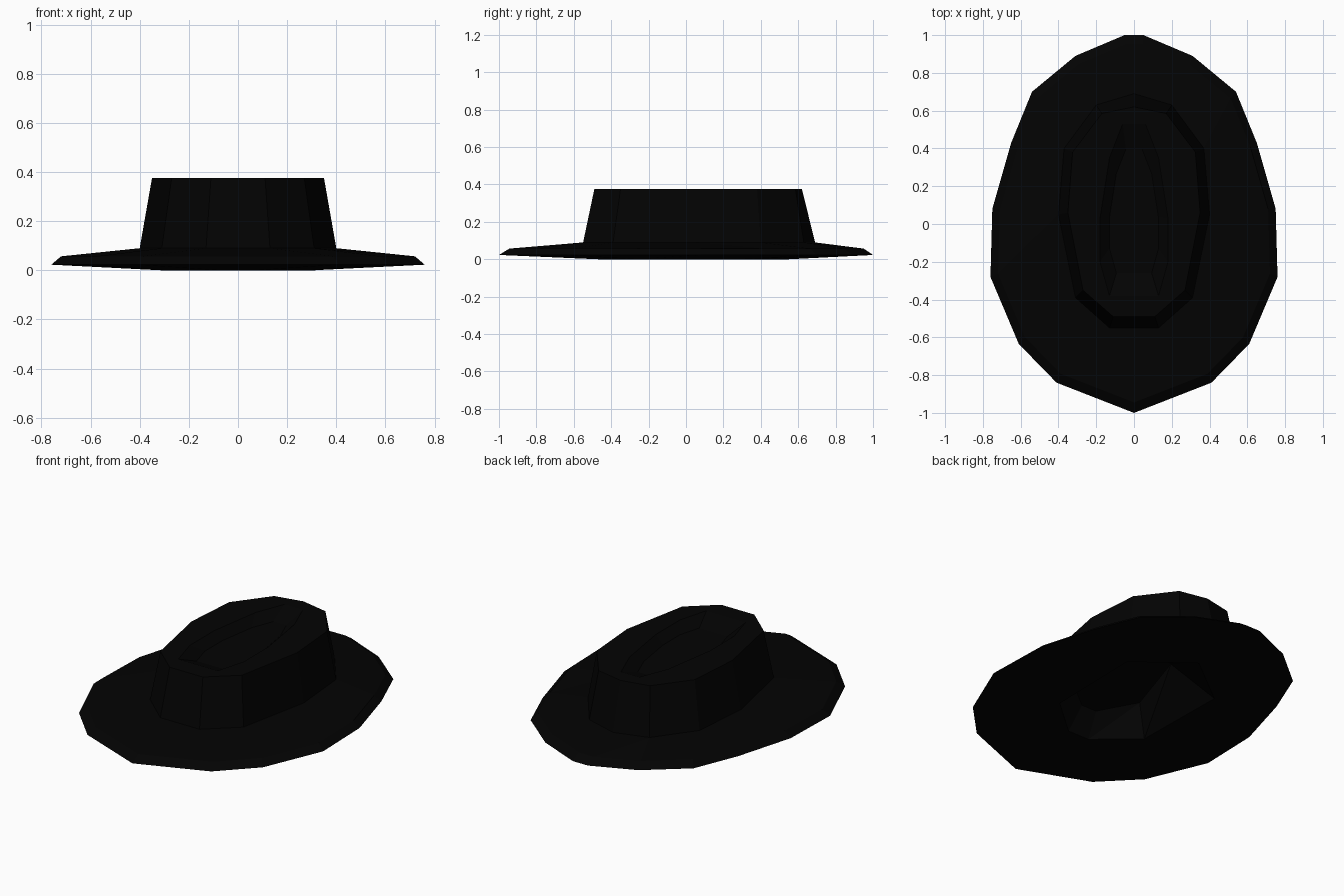
import bpy, bmesh, math

if "Cube" in bpy.data.objects:
    bpy.data.objects.remove(bpy.data.objects["Cube"])

felt = bpy.data.materials.new("black felt")
felt.diffuse_color = (0.0008, 0.0008, 0.0008, 1)
felt.use_nodes = True
felt.node_tree.nodes["Principled BSDF"].inputs["Base Color"].default_value = felt.diffuse_color

CENTRE_Y = 0.05


def loop(half, z, s=1.0, dx=0.0):
    """Mirror a half outline (back to front) into a closed loop, scaled about the crown centre."""
    pts = [(x * s, CENTRE_Y + (y - CENTRE_Y) * s, z) for x, y in half]
    left = [(-x + dx, y, z) for x, y, z in pts]
    right = [(x + dx, y, z) for x, y, z in reversed(pts) if x > 0]
    return left + right


def angle(p):
    return (math.atan2(p[1] - CENTRE_Y, p[0]) - math.pi / 2) % (2 * math.pi)


def stitch(bm, a, b):
    """Join two rings of vertices, which may differ in count."""
    n, m = len(a), len(b)
    if n == m:
        for i in range(n):
            k = (i + 1) % n
            bm.faces.new((a[i], a[k], b[k], b[i]))
        return
    aa = [angle(v.co) for v in a] + [2 * math.pi + angle(a[0].co)]
    bb = [angle(v.co) for v in b] + [2 * math.pi + angle(b[0].co)]
    i = j = 0
    while i < n or j < m:
        if j == m or (i < n and aa[i + 1] < bb[j + 1]):
            bm.faces.new((a[i % n], a[(i + 1) % n], b[j % m]))
            i += 1
        else:
            bm.faces.new((a[i % n], b[(j + 1) % m], b[j % m]))
            j += 1


def part(name, loops, cap_first=False, cap_last=False):
    bm = bmesh.new()
    rings = [[bm.verts.new(p) for p in lp] for lp in loops]
    for a, b in zip(rings, rings[1:]):
        stitch(bm, a, b)
    if cap_first:
        bm.faces.new(list(reversed(rings[0])))
    if cap_last:
        bm.faces.new(rings[-1])
    me = bpy.data.meshes.new(name)
    bm.to_mesh(me)
    bm.free()
    me.materials.append(felt)
    ob = bpy.data.objects.new(name, me)
    bpy.context.collection.objects.link(ob)
    return ob


# Half outlines, listed from back to front
brim_half = [(0.05, 1.0), (0.31, 0.89), (0.54, 0.70), (0.65, 0.43), (0.75, 0.08),
             (0.76, -0.28), (0.61, -0.635), (0.41, -0.84), (0, -1.0)]
base_half = [(0, 0.69), (0.20, 0.63), (0.37, 0.40), (0.40, 0.05), (0.31, -0.39), (0.13, -0.55)]
top_half = [(0, 0.62), (0.17, 0.585), (0.325, 0.38), (0.35, 0.06), (0.27, -0.35), (0.11, -0.49)]
crease_half = [(0.06, 0.53), (0.13, 0.35), (0.18, 0.03), (0.18, -0.20), (0.13, -0.38)]
hole_half = [(0, 0.55), (0.31, 0.31), (0.30, -0.27), (0.07, -0.47)]
ceiling_half = [(0.11, 0.18), (0.25, -0.25), (0.05, -0.38)]

hole = loop(hole_half, 0.0)
base = loop(base_half, 0.09)

# Brim: underside, thin bevelled edge and gently rising top
part("brim", [hole, loop(brim_half, 0.023), loop(brim_half, 0.057, 0.947), base])

# Crown: tapered wall, flat top and sunken crease
part("crown", [base, loop(top_half, 0.375), loop(crease_half, 0.376),
               loop(crease_half, 0.328, 0.72)], cap_last=True)

# Lining: shallow hollow narrowing to the back, its ceiling dipping at the front
ceiling = [(x, y, 0.2 if y > -0.3 else 0.13) for x, y, z in loop(ceiling_half, 0)]
part("lining", [ceiling, hole], cap_first=True)
